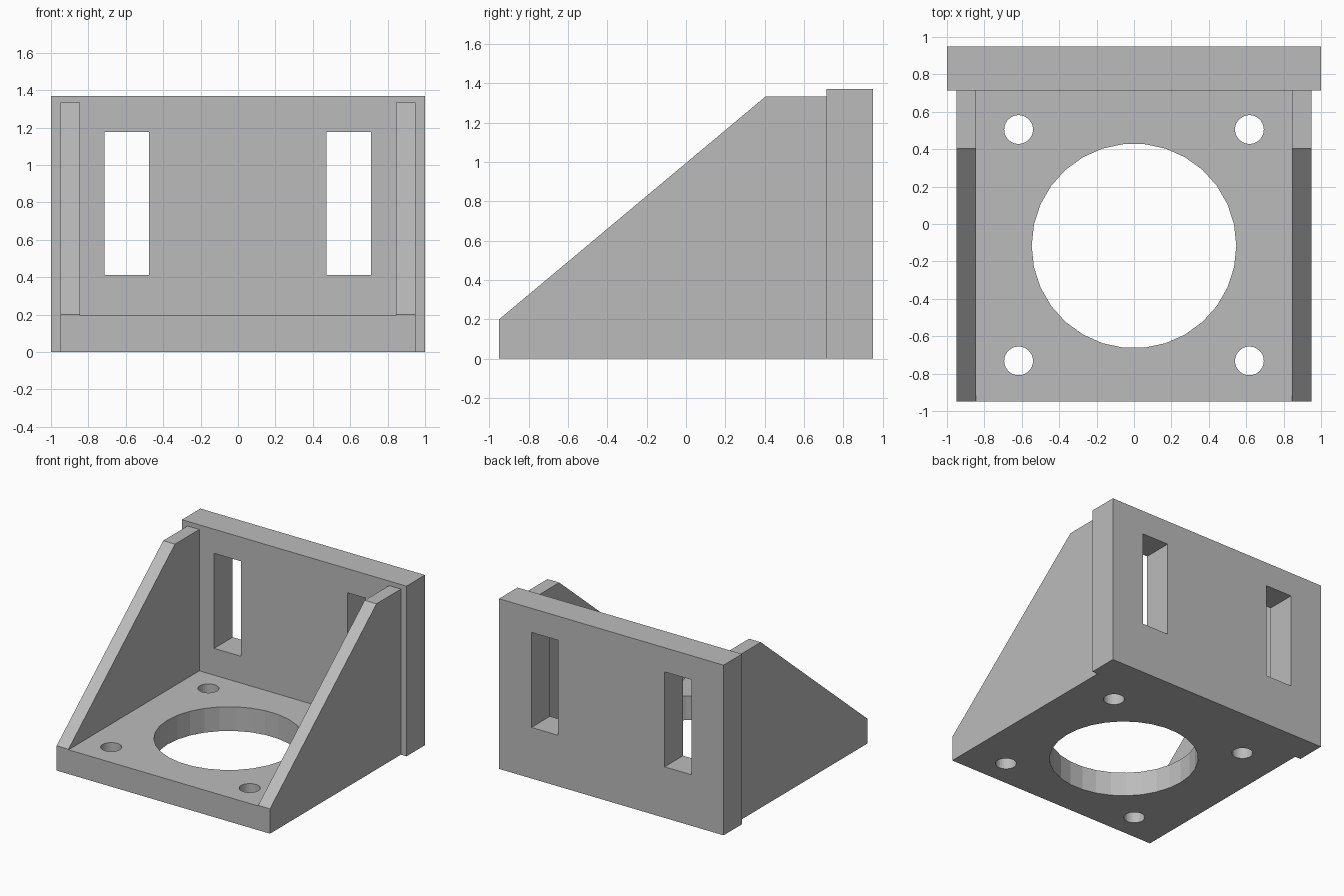
import bpy
import bmesh
from mathutils import Matrix, Vector

cube = bpy.data.objects.get("Cube")
if cube:
    bpy.data.objects.remove(cube, do_unlink=True)

grey = bpy.data.materials.new("plain grey")
grey.use_nodes = True
colour = (0.5, 0.5, 0.5, 1)
grey.diffuse_color = colour
grey.node_tree.nodes["Principled BSDF"].inputs["Base Color"].default_value = colour


def finish(name, bm):
    bmesh.ops.recalc_face_normals(bm, faces=bm.faces)
    mesh = bpy.data.meshes.new(name)
    bm.to_mesh(mesh)
    bm.free()
    mesh.materials.append(grey)
    obj = bpy.data.objects.new(name, mesh)
    bpy.context.collection.objects.link(obj)
    return obj


def box(name, low, high):
    low, high = Vector(low), Vector(high)
    bm = bmesh.new()
    bmesh.ops.create_cube(bm, size=1, matrix=Matrix.Translation((low + high) / 2)
                          @ Matrix.Diagonal((*(high - low), 1)))
    return finish(name, bm)


def cylinder(name, x, y, radius):
    bm = bmesh.new()
    bmesh.ops.create_cone(bm, cap_ends=True, segments=30, radius1=radius, radius2=radius,
                          depth=1, matrix=Matrix.Translation((x, y, 0))
                          @ Matrix.Rotation(1.5707963, 4, "Z"))
    return finish(name, bm)


def cut(target, cutter):
    cutter.hide_render = True
    mod = target.modifiers.new("cut", "BOOLEAN")
    mod.operation = "DIFFERENCE"
    mod.solver = "EXACT"
    mod.object = cutter
    bpy.context.view_layer.objects.active = target
    bpy.ops.object.modifier_apply(modifier=mod.name)
    bpy.data.objects.remove(cutter, do_unlink=True)


# Base plate with motor opening and four screw holes
base = box("base_plate", (-0.95, -0.95, 0), (0.95, 0.715, 0.195))
cut(base, cylinder("opening_cutter", 0, -0.117, 0.547))
for x in (-0.617, 0.617):
    for y in (-0.732, 0.505):
        cut(base, cylinder("screw_cutter", x, y, 0.077))

# Back plate with two upright slots
back = box("back_plate", (-1, 0.715, 0), (1, 0.95, 1.37))
for x in (-0.594, 0.592):
    cut(back, box("slot_cutter", (x - 0.119, 0.5, 0.411), (x + 0.119, 1.2, 1.176)))

# Sloping side walls standing on the base
profile = [(-0.95, 0.195), (0.715, 0.195), (0.715, 1.333), (0.405, 1.333), (-0.95, 0.2)]
for name, x in (("left_side_wall", 0.845), ("right_side_wall", -0.95)):
    bm = bmesh.new()
    face = bm.faces.new([bm.verts.new((x, y, z)) for y, z in profile])
    side = bmesh.ops.extrude_face_region(bm, geom=[face])
    moved = [v for v in side["geom"] if isinstance(v, bmesh.types.BMVert)]
    bmesh.ops.translate(bm, verts=moved, vec=(0.105, 0, 0))
    finish(name, bm)
